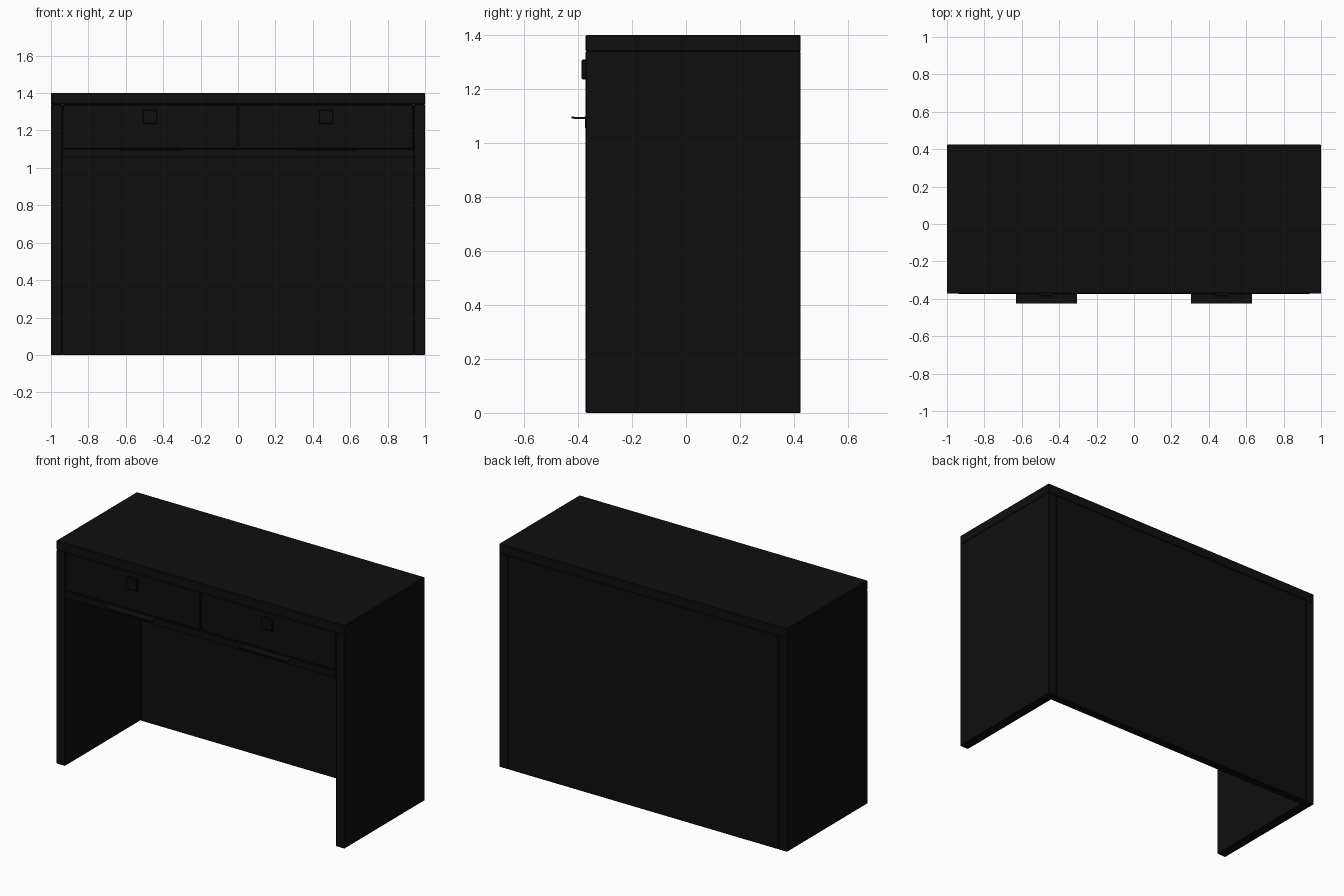
import bpy

if "Cube" in bpy.data.objects:
    bpy.data.objects.remove(bpy.data.objects["Cube"])

black = bpy.data.materials.new("matte black")
black.diffuse_color = (0.0045, 0.0045, 0.0045, 1)
black.use_nodes = True
black.node_tree.nodes["Principled BSDF"].inputs["Base Color"].default_value = black.diffuse_color


def box(name, x, y, z, bevel=0.003):
    """Softly chamfered box from (min, max) ranges."""
    bpy.ops.mesh.primitive_cube_add(
        size=1, location=[(a + b) / 2 for a, b in (x, y, z)])
    ob = bpy.context.object
    ob.name = name
    ob.scale = [b - a for a, b in (x, y, z)]
    bpy.ops.object.transform_apply(location=False, rotation=False, scale=True)
    ob.data.materials.append(black)
    if bevel:
        m = ob.modifiers.new("edge", 'BEVEL')
        m.width = bevel
        m.segments = 1
    return ob


def pull(name, x0, x1):
    """Thin pull lip with a gently curved profile, extruded along x."""
    prof = [(-0.365, 1.098), (-0.385, 1.097), (-0.405, 1.096), (-0.425, 1.099),
            (-0.425, 1.091), (-0.405, 1.089), (-0.385, 1.09), (-0.365, 1.088)]
    n = len(prof)
    verts = [(x, y, z) for x in (x0, x1) for y, z in prof]
    faces = [(i, (i + 1) % n, n + (i + 1) % n, n + i) for i in range(n)]
    faces += [tuple(reversed(range(n))), tuple(range(n, 2 * n))]
    me = bpy.data.meshes.new(name)
    me.from_pydata(verts, [], faces)
    me.materials.append(black)
    ob = bpy.data.objects.new(name, me)
    bpy.context.collection.objects.link(ob)
    return ob


F, B = -0.372, 0.425  # front and back planes of the case

# Case
box("desk_top", (-1, 1), (F, B), (1.34, 1.40))
box("back_panel", (-0.94, 0.94), (0.375, B), (0, 1.34))
box("drawer_shelf", (-0.94, 0.94), (F - 0.003, 0.375), (1.055, 1.10))

for s, side in ((-1, "left"), (1, "right")):
    def span(a, b):
        return tuple(sorted((s * a, s * b)))
    # Side panel and drawer
    box(side + "_side_panel", span(0.94, 1), (F, B), (0, 1.34))
    box(side + "_drawer", span(0.002, 0.938), (F, 0.36), (1.102, 1.338), 0.004)
    # Lock plate and pull lip
    box(side + "_lock_plate", span(0.432, 0.508), (-0.387, F + 0.005), (1.235, 1.31), 0.004)
    pull(side + "_drawer_pull", *span(0.305, 0.632))
